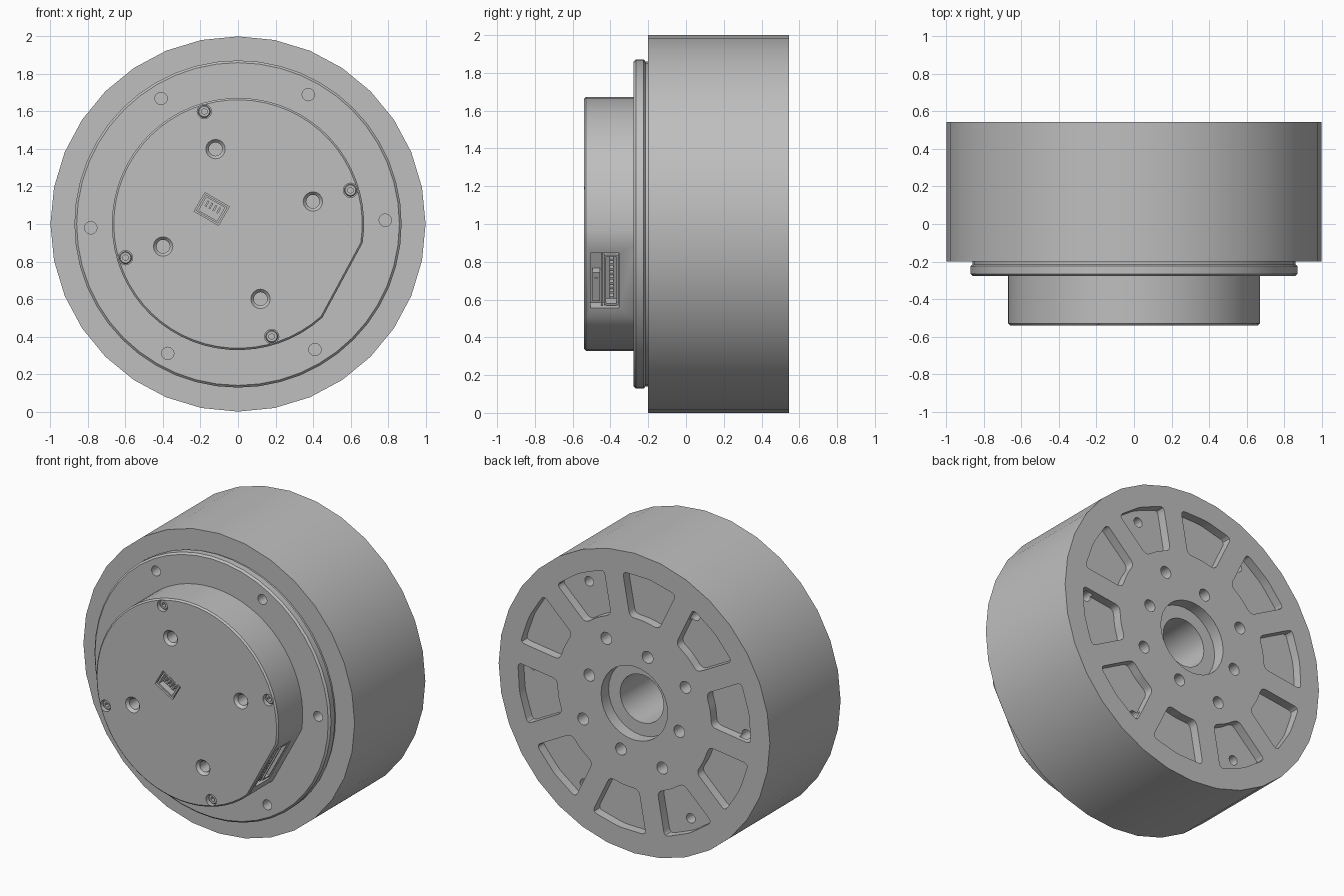
import bpy, bmesh
from math import cos, sin, radians, asin, pi
from mathutils import Matrix, Vector

if "Cube" in bpy.data.objects:
    bpy.data.objects.remove(bpy.data.objects["Cube"])

grey = bpy.data.materials.new("machined grey")
grey.use_nodes = True
grey.diffuse_color = (0.52, 0.52, 0.52, 1)
grey.node_tree.nodes["Principled BSDF"].inputs["Base Color"].default_value = (0.52, 0.52, 0.52, 1)


def loft(bm, rings):
    """Closed solid through matching rings of points."""
    rings = [[bm.verts.new(p) for p in ring] for ring in rings]
    n = len(rings[0])
    for a, b in zip(rings, rings[1:]):
        for i in range(n):
            bm.faces.new((a[i], a[(i + 1) % n], b[(i + 1) % n], b[i]))
    bm.faces.new(rings[0])
    bm.faces.new(rings[-1][::-1])


def lathe(bm, profile, segs, cx=0, cz=0):
    """Solid of (radius, y) steps turned around an axis along y."""
    turn = [2 * pi * i / segs for i in range(segs)]
    loft(bm, [[(cx + r * sin(t), y, 1 + cz + r * cos(t)) for t in turn] for r, y in profile])


def prism(bm, outline, y0, y1):
    loft(bm, [[(x, y, 1 + z) for x, z in outline] for y in (y0, y1)])


def box(bm, frame, centre, size):
    bmesh.ops.create_cube(bm, size=1, matrix=frame @ Matrix.Translation(centre) @ Matrix.Diagonal((*size, 1)))


def ring_of_holes(bm, profile, radius, start, count):
    for i in range(count):
        a = radians(start) + 2 * pi * i / count
        lathe(bm, profile, 16, radius * cos(a), radius * sin(a))


def finish(bm, name):
    bmesh.ops.recalc_face_normals(bm, faces=bm.faces)
    mesh = bpy.data.meshes.new(name)
    bm.to_mesh(mesh)
    bm.free()
    mesh.materials.append(grey)
    ob = bpy.data.objects.new(name, mesh)
    bpy.context.collection.objects.link(ob)
    return ob


def activate(ob):
    bpy.ops.object.select_all(action='DESELECT')
    ob.select_set(True)
    bpy.context.view_layer.objects.active = ob


def cut(ob, bm):
    cutter = finish(bm, "cutter")
    cutter.hide_render = True
    mod = ob.modifiers.new("cut", 'BOOLEAN')
    mod.operation, mod.solver, mod.object = 'DIFFERENCE', 'EXACT', cutter
    activate(ob)
    bpy.ops.object.modifier_apply(modifier=mod.name)
    bpy.data.objects.remove(cutter)


def smooth(ob):
    activate(ob)
    bpy.ops.object.shade_smooth_by_angle(angle=radians(30))


def rounded(points, c):
    """Soften every corner of a 2D outline."""
    out = []
    for i, p in enumerate(points):
        a = p + (points[i - 1] - p).normalized() * c
        b = p + (points[(i + 1) % len(points)] - p).normalized() * c
        for t in (0, 0.25, 0.5, 0.75, 1):
            out.append(a * (1 - t) ** 2 + p * 2 * t * (1 - t) + b * t * t)
    return out


FRONT, BACK = -0.54, 0.545

# Rotor drum
bm = bmesh.new()
lathe(bm, [(1, -0.2), (1, BACK)], 32)
rotor = finish(bm, "rotor_drum")

# Ten windows between straight spokes
bm = bmesh.new()
for i in range(10):
    mid = radians(25.6 + 36 * i)
    pts = []
    for r, order in ((0.57, (-1, 0, 1)), (0.86, (1, 0, -1))):
        half = radians(18) - asin(0.07 / r)
        pts += [Vector((r * cos(mid + s * half), r * sin(mid + s * half))) for s in order]
    prism(bm, rounded(pts, 0.035), BACK - 0.06, BACK + 0.1)
cut(rotor, bm)

# Hub bore, hub bolt holes and mounting holes in the window floors
bm = bmesh.new()
lathe(bm, [(0.16, -0.15), (0.16, BACK - 0.08), (0.245, BACK - 0.08), (0.245, BACK + 0.1)], 32)
for radius, start in ((0.43, 61.3), (0.346, 16.5)):
    ring_of_holes(bm, [(0.04, BACK - 0.12), (0.04, BACK + 0.1)], radius, start, 4)
cut(rotor, bm)
bm = bmesh.new()
ring_of_holes(bm, [(0.032, BACK - 0.15), (0.032, BACK - 0.03)], 0.785, 1.5, 6)
cut(rotor, bm)
smooth(rotor)

# Stator flange with chamfered rim and six mounting holes
bm = bmesh.new()
lathe(bm, [(0.86, -0.278), (0.872, -0.266), (0.872, -0.224), (0.86, -0.215), (0.86, -0.18)], 48)
flange = finish(bm, "stator_flange")
bm = bmesh.new()
ring_of_holes(bm, [(0.033, -0.4), (0.033, -0.1)], 0.785, 1.5, 6)
cut(flange, bm)
smooth(flange)

# Electronics cap: a disc with one flat side
bm = bmesh.new()
flat_angle, half_flat = radians(-28.3), radians(19.7)
steps = 56
outline = []
for i in range(steps + 1):
    a = flat_angle + half_flat + (2 * pi - 2 * half_flat) * i / steps
    outline.append((cos(a), sin(a)))
loft(bm, [[(r * x, y, 1 + r * z) for x, z in outline]
          for r, y in ((0.662, FRONT), (0.672, FRONT + 0.01), (0.672, -0.26))])
cap = finish(bm, "electronics_cap")

# Cap holes: chamfered mounting holes, screw counterbores, ports
side = Matrix.Translation((0, 0, 1)) @ Matrix.Rotation(-flat_angle, 4, 'Y')
port = Matrix.Translation((-0.14, FRONT, 1.08)) @ Matrix.Rotation(radians(30), 4, 'Y')
bm = bmesh.new()
ring_of_holes(bm, [(0.036, FRONT + 0.16), (0.036, FRONT + 0.018), (0.052, FRONT), (0.052, FRONT - 0.1)], 0.417, 16.7, 4)
ring_of_holes(bm, [(0.038, FRONT + 0.05), (0.038, FRONT - 0.1)], 0.626, 16.7, 4)
box(bm, port, (0, 0, 0), (0.15, 0.1, 0.115))
box(bm, side, (0.64, -0.43, 0), (0.14, 0.15, 0.33))
cut(cap, bm)
smooth(cap)

# Cap screws with sockets
bm = bmesh.new()
ring_of_holes(bm, [(0.033, FRONT + 0.06), (0.033, FRONT + 0.022), (0.028, FRONT + 0.016)], 0.626, 16.7, 4)
screws = finish(bm, "cap_screws")
bm = bmesh.new()
for i in range(4):
    a = radians(16.7 + 90 * i)
    lathe(bm, [(0.016, FRONT + 0.04), (0.016, FRONT - 0.1)], 6, 0.626 * cos(a), 0.626 * sin(a))
cut(screws, bm)
smooth(screws)

# Small front socket: frame and four pins
bm = bmesh.new()
for s in (-1, 1):
    box(bm, port, (s * 0.062, 0.03, 0), (0.012, 0.05, 0.1))
    box(bm, port, (0, 0.03, s * 0.046), (0.112, 0.05, 0.01))
for i in range(4):
    box(bm, port, (-0.036 + 0.024 * i, 0.035, 0.012), (0.01, 0.06, 0.035))
finish(bm, "front_socket")

# Side connectors inside the flat: a wide socket and a short power plug
bm = bmesh.new()
for s in (-1, 1):
    box(bm, side, (0.6, -0.395 + s * 0.033, 0), (0.055, 0.01, 0.3))
    box(bm, side, (0.6, -0.395, s * 0.145), (0.055, 0.056, 0.012))
for i in range(9):
    box(bm, side, (0.59, -0.395, -0.112 + 0.028 * i), (0.04, 0.022, 0.012))
finish(bm, "signal_socket")
bm = bmesh.new()
box(bm, side, (0.6, -0.475, -0.04), (0.05, 0.04, 0.17))
box(bm, side, (0.595, -0.445, 0), (0.05, 0.012, 0.31))
for s in (-1, 1):
    box(bm, side, (0.62, -0.475, -0.04 + s * 0.04), (0.02, 0.02, 0.03))
finish(bm, "power_socket")
